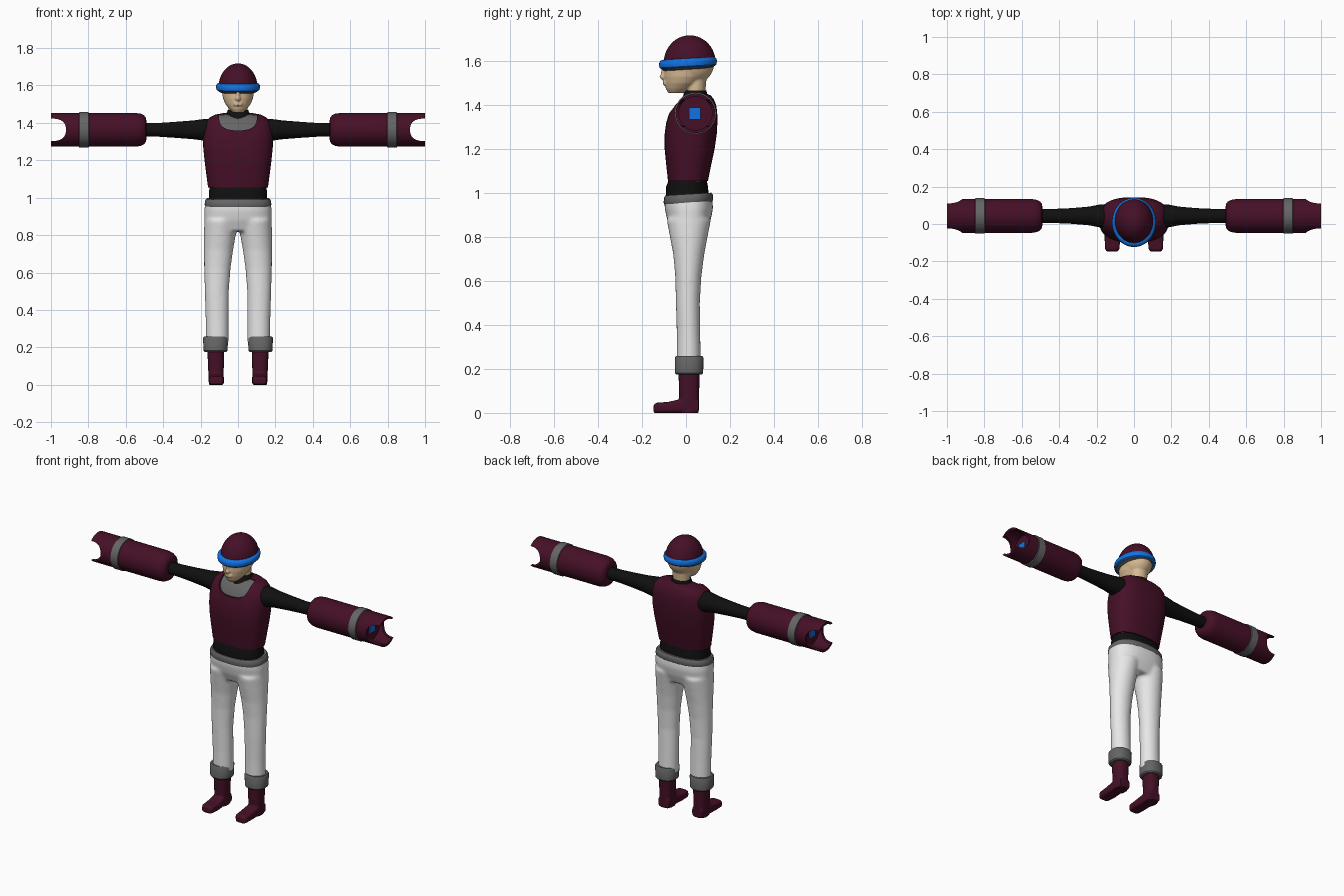
import bpy, bmesh
from math import cos, sin, pi, copysign
from mathutils import Matrix, Vector

if "Cube" in bpy.data.objects:
    bpy.data.objects.remove(bpy.data.objects["Cube"], do_unlink=True)


def material(name, rgb):
    mat = bpy.data.materials.new(name)
    mat.use_nodes = True
    mat.diffuse_color = (*rgb, 1)
    bsdf = mat.node_tree.nodes["Principled BSDF"]
    bsdf.inputs["Base Color"].default_value = (*rgb, 1)
    bsdf.inputs["Roughness"].default_value = 0.7
    return mat


MAROON = material("maroon", (0.06, 0.005, 0.02))
GREY = material("grey", (0.13, 0.13, 0.13))
BLACK = material("black", (0.005, 0.005, 0.005))
WHITE = material("white", (0.8, 0.8, 0.8))
BLUE = material("blue", (0.006, 0.17, 0.75))
SKIN = material("skin", (0.7, 0.5, 0.3))


def loft(bm, rings, axis="Z", power=2.0, side=1, tilt=0.0, count=48):
    """Skin closed superellipse rings given as (position, u min, u max, v min, v max)."""
    loops = []
    for t, u0, u1, v0, v1 in rings:
        loop = []
        for i in range(count):
            a = 2 * pi * i / count
            c, s = cos(a), sin(a)
            u = (u0 + u1) / 2 + (u1 - u0) / 2 * copysign(abs(c) ** (2 / power), c)
            v = (v0 + v1) / 2 + (v1 - v0) / 2 * copysign(abs(s) ** (2 / power), s)
            x, y, z = {"X": (t, u, v), "Y": (u, t, v), "Z": (u, v, t + tilt * v)}[axis]
            loop.append(bm.verts.new((x * side, y, z)))
        loops.append(loop)
    for low, high in zip(loops, loops[1:]):
        for i in range(count):
            j = (i + 1) % count
            bm.faces.new((low[i], low[j], high[j], high[i]))
    bm.faces.new(loops[0])
    bm.faces.new(loops[-1])


def ellipsoid(bm, centre, radii):
    matrix = Matrix.Translation(Vector(centre)) @ Matrix.Diagonal((*radii, 1))
    bmesh.ops.create_uvsphere(bm, u_segments=40, v_segments=24, radius=1, matrix=matrix)


def bake(obj, mat):
    """Replace the mesh with its modified result."""
    graph = bpy.context.evaluated_depsgraph_get()
    mesh = bpy.data.meshes.new_from_object(obj.evaluated_get(graph))
    obj.modifiers.clear()
    obj.data = mesh
    mesh.materials.clear()
    mesh.materials.append(mat)


def finish(name, bm, mat, voxel=0, relax=6, cutter=None):
    """Turn the bmesh into an object, optionally fused into one skin or cut."""
    bmesh.ops.recalc_face_normals(bm, faces=bm.faces)
    mesh = bpy.data.meshes.new(name)
    bm.to_mesh(mesh)
    bm.free()
    mesh.materials.append(mat)
    obj = bpy.data.objects.new(name, mesh)
    bpy.context.collection.objects.link(obj)
    if voxel:
        remesh = obj.modifiers.new("fuse", "REMESH")
        remesh.mode = "VOXEL"
        remesh.voxel_size = voxel
        smooth = obj.modifiers.new("relax", "SMOOTH")
        smooth.iterations = relax
        bake(obj, mat)
    if cutter:
        cut = obj.modifiers.new("cut", "BOOLEAN")
        cut.operation = "DIFFERENCE"
        cut.object = cutter
        bake(obj, mat)
        bpy.data.objects.remove(cutter, do_unlink=True)
    bpy.ops.object.select_all(action="DESELECT")
    obj.select_set(True)
    bpy.context.view_layer.objects.active = obj
    bpy.ops.object.shade_smooth_by_angle(angle=0.65)
    return obj


def part(name, mat, rings, cutter=None, **options):
    bm = bmesh.new()
    loft(bm, rings, **options)
    return finish(name, bm, mat, cutter=cutter)


def sym(t, r, v0, v1):
    """Ring centred on x = 0."""
    return (t, -r, r, v0, v1)


ARM_Y, ARM_Z = 0.043, 1.363


def arm_ring(x, r, rz=None):
    rz = rz or r
    return (x, ARM_Y - r, ARM_Y + r, ARM_Z - rz, ARM_Z + rz)


# Head: skull, jaw, neck, nose and lips fused into one skin
bm = bmesh.new()
ellipsoid(bm, (0, 0.018, 1.59), (0.09, 0.11, 0.1))
loft(bm, [sym(1.455, 0.028, -0.08, -0.01), sym(1.475, 0.048, -0.092, 0.03),
          sym(1.5, 0.067, -0.096, 0.06), sym(1.53, 0.08, -0.1, 0.09),
          sym(1.59, 0.09, -0.1, 0.12)])
loft(bm, [sym(1.43, 0.05, 0, 0.085), sym(1.54, 0.055, 0, 0.095)])
ellipsoid(bm, (0, -0.1, 1.53), (0.014, 0.02, 0.015))
ellipsoid(bm, (0, -0.102, 1.55), (0.01, 0.012, 0.03))
for z in (1.496, 1.507):
    ellipsoid(bm, (0, -0.093, z), (0.026, 0.013, 0.006))
finish("head", bm, SKIN, voxel=0.005, relax=3)

# Helmet dome with its rim and blue band
dome = []
for i in range(13):
    a = pi / 2 * i / 12.2
    r = cos(a)
    dome.append(sym(1.59 + 0.128 * sin(a), 0.104 * r, 0.017 - 0.119 * r, 0.017 + 0.119 * r))
part("helmet_dome", MAROON, dome)


def band_rings(profile):
    return [sym(z, r, 0.009 - r - 0.014, 0.009 + r + 0.014) for z, r in profile]


part("helmet_rim", GREY, band_rings([(1.562, 0.094), (1.568, 0.105), (1.58, 0.108)]), tilt=0.06)
part("helmet_band", BLUE, band_rings([(1.571, 0.107), (1.577, 0.115), (1.59, 0.118),
                                      (1.603, 0.116), (1.611, 0.109), (1.613, 0.1)]), tilt=0.06)

# Neck collar
part("neck_collar", BLACK, [sym(1.39, 0.09, -0.04, 0.12), sym(1.415, 0.084, -0.032, 0.115),
                            sym(1.44, 0.066, -0.014, 0.1), sym(1.468, 0.055, -0.006, 0.092)])

# Vest with a scooped neckline over a grey undershirt
torso = [(1.055, 0.16, -0.082, 0.1), (1.13, 0.17, -0.09, 0.115), (1.2, 0.179, -0.097, 0.13),
         (1.27, 0.186, -0.097, 0.14), (1.32, 0.187, -0.09, 0.143), (1.37, 0.183, -0.075, 0.142),
         (1.405, 0.173, -0.055, 0.136), (1.428, 0.153, -0.035, 0.126), (1.445, 0.12, -0.01, 0.112),
         (1.452, 0.08, 0.015, 0.095)]
part("undershirt", GREY, [sym(z - 0.004, r - 0.01, a + 0.01, b - 0.01) for z, r, a, b in torso],
     power=2.6)
scoop = part("scoop_cutter", MAROON, [(-0.2, -0.102, 0.102, 1.36, 1.52), (0.03, -0.102, 0.102, 1.36, 1.52)],
             axis="Y", power=2.8)
scoop.hide_render = True
part("vest", MAROON, [sym(*ring) for ring in torso], cutter=scoop, power=2.6)

# Waist and belt
part("waist", BLACK, [sym(0.98, 0.156, -0.09, 0.104), sym(1.03, 0.155, -0.09, 0.1),
                      sym(1.07, 0.15, -0.075, 0.092)], power=2.4)
part("belt", GREY, [sym(0.955, 0.176, -0.099, 0.12), sym(0.963, 0.179, -0.102, 0.124),
                    sym(0.985, 0.175, -0.1, 0.122), sym(0.995, 0.168, -0.094, 0.115)],
     power=2.4, tilt=0.06)

# Trousers: hips and legs fused into one skin
bm = bmesh.new()
loft(bm, [sym(0.82, 0.17, -0.06, 0.09), sym(0.88, 0.179, -0.086, 0.113),
          sym(0.93, 0.18, -0.097, 0.123), sym(0.975, 0.176, -0.098, 0.12)], power=2.4)
for side in (1, -1):
    loft(bm, [(0.22, 0.05, 0.172, -0.042, 0.068), (0.35, 0.05, 0.173, -0.042, 0.065),
              (0.5, 0.049, 0.178, -0.046, 0.063), (0.62, 0.04, 0.181, -0.049, 0.07),
              (0.72, 0.026, 0.182, -0.058, 0.083), (0.8, 0.012, 0.182, -0.073, 0.098),
              (0.88, 0, 0.18, -0.088, 0.114)], side=side)
finish("trousers", bm, WHITE, voxel=0.009, relax=8)

for side, label in ((1, "left"), (-1, "right")):
    # Cuff and boot
    part(label + "_cuff", GREY, [(0.175, 0.062, 0.178, -0.045, 0.072), (0.182, 0.056, 0.184, -0.051, 0.078),
                                 (0.25, 0.053, 0.187, -0.051, 0.08), (0.258, 0.058, 0.182, -0.046, 0.075)],
         side=side, power=2.3)
    bm = bmesh.new()
    loft(bm, [(0, 0.078, 0.156, -0.03, 0.058), (0.19, 0.074, 0.164, -0.034, 0.062)],
         side=side, power=2.6)
    loft(bm, [(-0.147, 0.088, 0.146, 0, 0.036), (-0.135, 0.078, 0.154, 0, 0.046),
              (-0.08, 0.074, 0.157, 0, 0.05), (-0.02, 0.078, 0.156, 0, 0.064),
              (0.058, 0.08, 0.154, 0, 0.06)], axis="Y", side=side, power=4)
    finish(label + "_boot", bm, MAROON, voxel=0.005, relax=3)

    # Sleeve
    part(label + "_sleeve", BLACK, [arm_ring(0.1, 0.064, 0.06), arm_ring(0.18, 0.062, 0.058),
                                    arm_ring(0.24, 0.05, 0.05), arm_ring(0.33, 0.042, 0.043),
                                    arm_ring(0.42, 0.038, 0.037), arm_ring(0.52, 0.037, 0.035)],
         axis="X", side=side)

    # Hollow gauntlet with a notched mouth, a band and a glowing plate
    notch = part("notch_cutter", MAROON, [(y, 0.92, 1.08, ARM_Z - 0.06, ARM_Z + 0.06) for y in (-0.2, 0.3)],
                 axis="Y", side=side, power=2.6)
    notch.hide_render = True
    part(label + "_gauntlet", MAROON,
         [arm_ring(x, r) for x, r in ((0.49, 0.05), (0.492, 0.064), (0.502, 0.077), (0.52, 0.086),
                                      (0.545, 0.09), (1, 0.09), (1, 0.076), (0.9, 0.076))],
         cutter=notch, axis="X", side=side)
    part(label + "_gauntlet_band", GREY,
         [arm_ring(x, r) for x, r in ((0.797, 0.089), (0.8, 0.095), (0.848, 0.095), (0.851, 0.089))],
         axis="X", side=side)
    bm = bmesh.new()
    bmesh.ops.create_cube(bm, size=1, matrix=Matrix.Translation((side * 0.903, ARM_Y - 0.003, ARM_Z))
                          @ Matrix.Diagonal((0.008, 0.054, 0.054, 1)))
    finish(label + "_gauntlet_plate", bm, BLUE)
